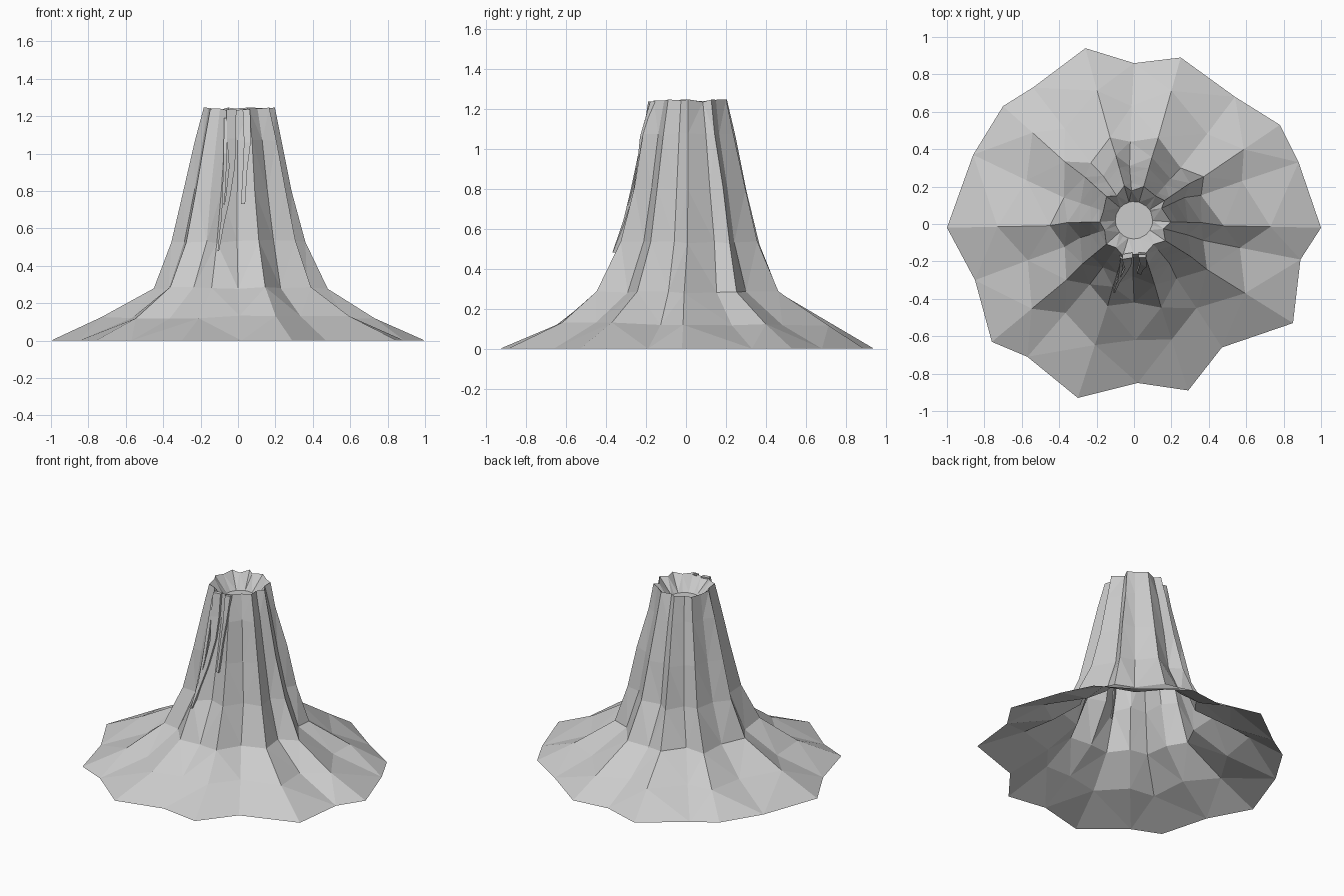
import bpy, bmesh, math, random
from mathutils import Vector
from mathutils.bvhtree import BVHTree

if "Cube" in bpy.data.objects:
    bpy.data.objects.remove(bpy.data.objects["Cube"])

random.seed(4)
rock = bpy.data.materials.new("pale grey rock")
rock.diffuse_color = (0.6, 0.6, 0.6, 1)
rock.use_nodes = True
rock.node_tree.nodes["Principled BSDF"].inputs["Base Color"].default_value = rock.diffuse_color


def finish(bm, name):
    mesh = bpy.data.meshes.new(name)
    bm.to_mesh(mesh)
    obj = bpy.data.objects.new(name, mesh)
    mesh.materials.append(rock)
    bpy.context.collection.objects.link(obj)
    return obj


# Foot outline: ridges (even) alternate with gullies (odd), anticlockwise from +x
foot = [(1, -.02), (.88, .33), (.78, .53), (.54, .68), (.25, .89),
        (0, .86), (-.26, .94), (-.54, .73), (-.70, .63), (-.86, .37),
        (-1, -.02), (-.85, -.30), (-.76, -.63), (-.57, -.71), (-.30, -.93),
        (.02, -.85), (.29, -.89), (.47, -.66), (.85, -.53), (.89, -.19)]
N = len(foot)
# Radii of the two lower rings, which have the strongest spurs
skirt = [.73, .62, .71, .62, .74, .63, .74, .63, .73, .62,
         .73, .60, .71, .60, .68, .62, .65, .56, .70, .58]
shoulder = [.48, .39, .45, .39, .48, .44, .48, .40, .50, .40,
            .45, .39, .47, .40, .46, .42, .47, .37, .46, .38]
# Upper rings: height, ridge radius, gully radius
upper = [(.53, .36, .30), (.80, .295, .25), (1.07, .235, .20), (1.24, .19, .17)]

# Cone with crater, open underneath
bm = bmesh.new()
angles = [math.atan2(y, x) for x, y in foot]
rings = [[bm.verts.new((x, y, 0)) for x, y in foot]]


def add_ring(radii, z, cy=0.0, jitter=0.0):
    ring = []
    for i, (a, r) in enumerate(zip(angles, radii)):
        # gullies lean against the neighbouring ridge higher up
        lean = 0.08 if i % 4 == 1 else -0.04
        a += lean * min(1, z * 2) if i % 2 else 0
        ring.append(bm.verts.new((r * math.cos(a), cy + r * math.sin(a),
                                  z + random.uniform(-jitter, jitter))))
    rings.append(ring)


add_ring(skirt, .125, 0, .01)
add_ring(shoulder, .28, 0, .008)
for z, ridge, gully in upper:
    radii = [(gully if i % 2 else ridge) + random.uniform(-.008, .008)
             for i in range(N)]
    add_ring(radii, z, .015, .008)
# crater wall and floor
add_ring([.10] * N, 1.14, .02)
for low, high in zip(rings, rings[1:]):
    for i in range(N):
        j = (i + 1) % N
        bm.faces.new((low[i], low[j], high[j], high[i]))
bm.faces.new(rings[-1])
bmesh.ops.triangulate(bm, faces=[f for f in bm.faces if len(f.verts) == 4])
tree = BVHTree.FromBMesh(bm)
finish(bm, "volcano_cone")
bm.free()


# Lava trickles laid on the front slope: x, z, half width
def trickle(name, path):
    bm = bmesh.new()
    previous = None
    for x, z, w in path:
        ring = []
        for side, lift in ((-1, -.012), (-1, .016), (1, .016), (1, -.012)):
            px = x + side * w
            hit = tree.ray_cast(Vector((px, -2, min(z, 1.215))), Vector((0, 1, 0)))[0]
            ring.append(bm.verts.new((px, hit.y - lift, z)))
        if previous:
            for i in range(4):
                j = (i + 1) % 4
                bm.faces.new((previous[i], previous[j], ring[j], ring[i]))
        else:
            bm.faces.new(ring[::-1])
        previous = ring
    bm.faces.new(previous)
    bmesh.ops.recalc_face_normals(bm, faces=bm.faces)
    finish(bm, name)
    bm.free()


trickle("long_lava_trickle", [(-.035, 1.235, .026), (-.035, 1.08, .024), (-.032, .93, .016),
                              (-.055, .76, .012), (-.085, .62, .010), (-.105, .48, .004)])
trickle("side_lava_trickle", [(-.065, 1.19, .010), (-.068, 1.0, .009), (-.075, .80, .008),
                              (-.085, .66, .004)])
trickle("short_lava_trickle", [(.045, 1.235, .020), (.050, 1.06, .018), (.038, .92, .012),
                               (.027, .73, .011)])
